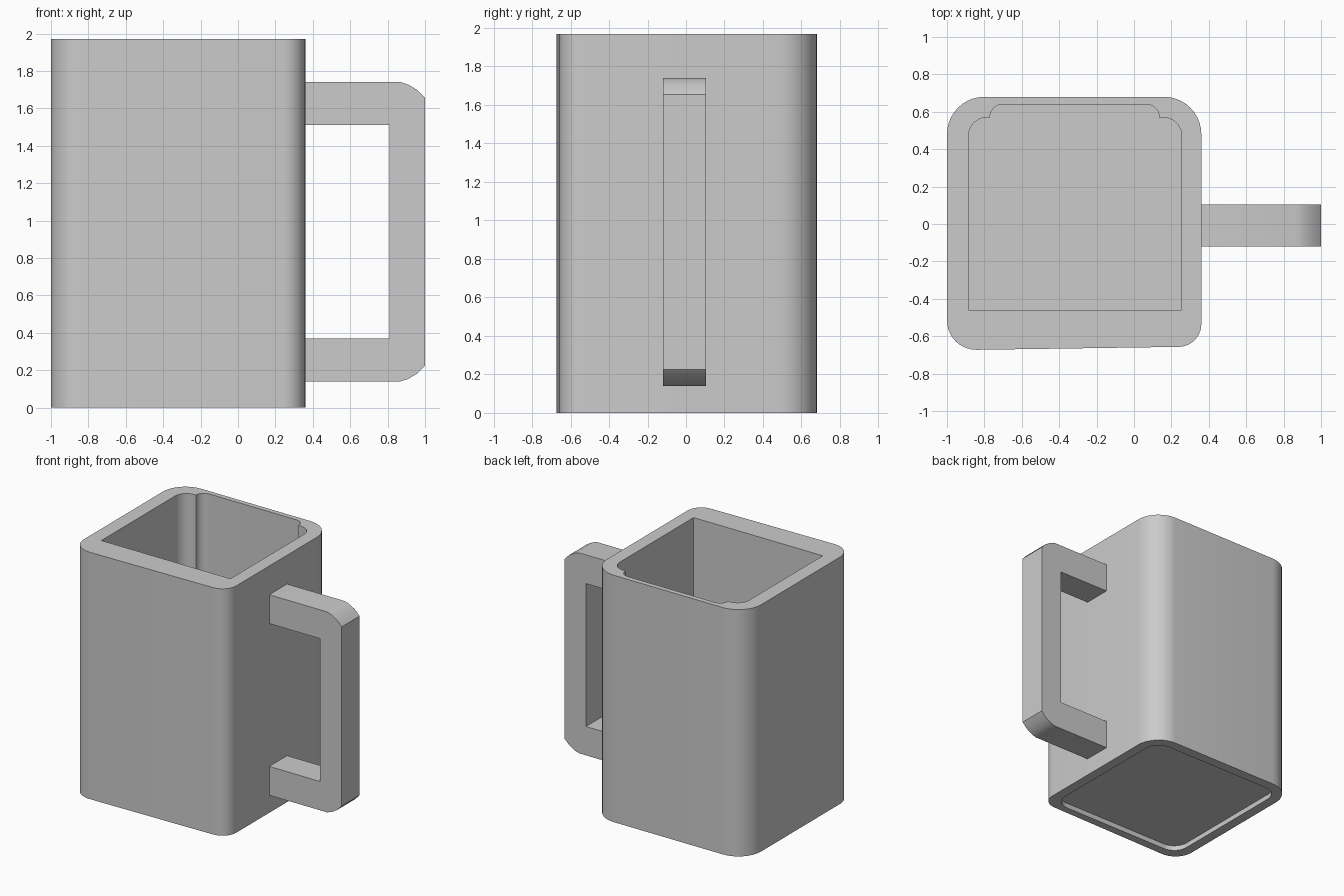
import bpy, bmesh, math
from mathutils import Vector

cube = bpy.data.objects.get("Cube")
if cube:
    bpy.data.objects.remove(cube, do_unlink=True)

grey = bpy.data.materials.new("mug grey")
grey.use_nodes = True
colour = (0.6, 0.6, 0.6, 1)
grey.diffuse_color = colour
grey.node_tree.nodes["Principled BSDF"].inputs["Base Color"].default_value = colour


def rounded(corners, steps=10):
    """Outline from (x, y, radius) corners; radius 0 stays sharp."""
    points = []
    for i, (x, y, r) in enumerate(corners):
        p = Vector((x, y))
        if r == 0:
            points.append(p)
            continue
        before = Vector(corners[i - 1][:2])
        after = Vector(corners[(i + 1) % len(corners)][:2])
        start = p + (before - p).normalized() * r
        end = p + (after - p).normalized() * r
        centre = start + end - p
        for s in range(steps + 1):
            t = math.pi / 2 * s / steps
            points.append(centre + (start - centre) * math.cos(t) + (end - centre) * math.sin(t))
    return points


def prism(name, outline, low, high, axis="Z"):
    """Extrude an outline along Z, or an XZ outline along Y."""
    bm = bmesh.new()
    place = (lambda p: (p[0], p[1], low)) if axis == "Z" else (lambda p: (p[0], low, p[1]))
    face = bm.faces.new([bm.verts.new(place(p)) for p in outline])
    top = bmesh.ops.extrude_face_region(bm, geom=[face])["geom"]
    shift = Vector((0, 0, high - low)) if axis == "Z" else Vector((0, high - low, 0))
    bmesh.ops.translate(bm, vec=shift, verts=[g for g in top if isinstance(g, bmesh.types.BMVert)])
    bmesh.ops.recalc_face_normals(bm, faces=bm.faces)
    mesh = bpy.data.meshes.new(name)
    bm.to_mesh(mesh)
    bm.free()
    mesh.materials.append(grey)
    obj = bpy.data.objects.new(name, mesh)
    bpy.context.collection.objects.link(obj)
    return obj


def activate(obj):
    bpy.ops.object.select_all(action="DESELECT")
    obj.select_set(True)
    bpy.context.view_layer.objects.active = obj


def cut(target, cutter):
    cutter.hide_render = True
    activate(target)
    mod = target.modifiers.new("cut", "BOOLEAN")
    mod.operation = "DIFFERENCE"
    mod.solver = "EXACT"
    mod.object = cutter
    bpy.ops.object.modifier_apply(modifier=mod.name)
    bpy.data.objects.remove(cutter, do_unlink=True)


# Square body with uneven rounded corners
body = prism("mug_body", rounded([
    (-1, -0.675, 0.16), (0.36, -0.655, 0.12),
    (0.36, 0.68, 0.2), (-1, 0.68, 0.2)]), 0, 1.97)

# Inner cavity with stepped back corners
cavity = prism("cavity_cutter", rounded([
    (-0.885, -0.46, 0), (0.255, -0.46, 0), (0.255, 0.57, 0.1), (0.135, 0.57, 0),
    (0.135, 0.64, 0.069), (-0.77, 0.64, 0.069), (-0.77, 0.57, 0), (-0.885, 0.57, 0.1)]),
    0.12, 2.2)
cut(body, cavity)

# Shallow recess under the base
recess = prism("recess_cutter", rounded([
    (-0.92, -0.6, 0.12), (0.28, -0.6, 0.12),
    (0.28, 0.6, 0.12), (-0.92, 0.6, 0.12)]), -0.2, 0.04)
cut(body, recess)

# Square handle, lower half mirrored from the upper half
middle = 0.94
upper = [(0.81, 1.51), (0.34, 1.51), (0.34, 1.74), (0.87, 1.74),
         (0.91, 1.727), (0.96, 1.697), (1, 1.655)]
lower = [(x, 2 * middle - z) for x, z in reversed(upper)]
handle = prism("handle", upper + lower, -0.12, 0.105, "Y")

for obj in (body, handle):
    activate(obj)
    bpy.ops.object.shade_smooth_by_angle(angle=math.radians(30))
